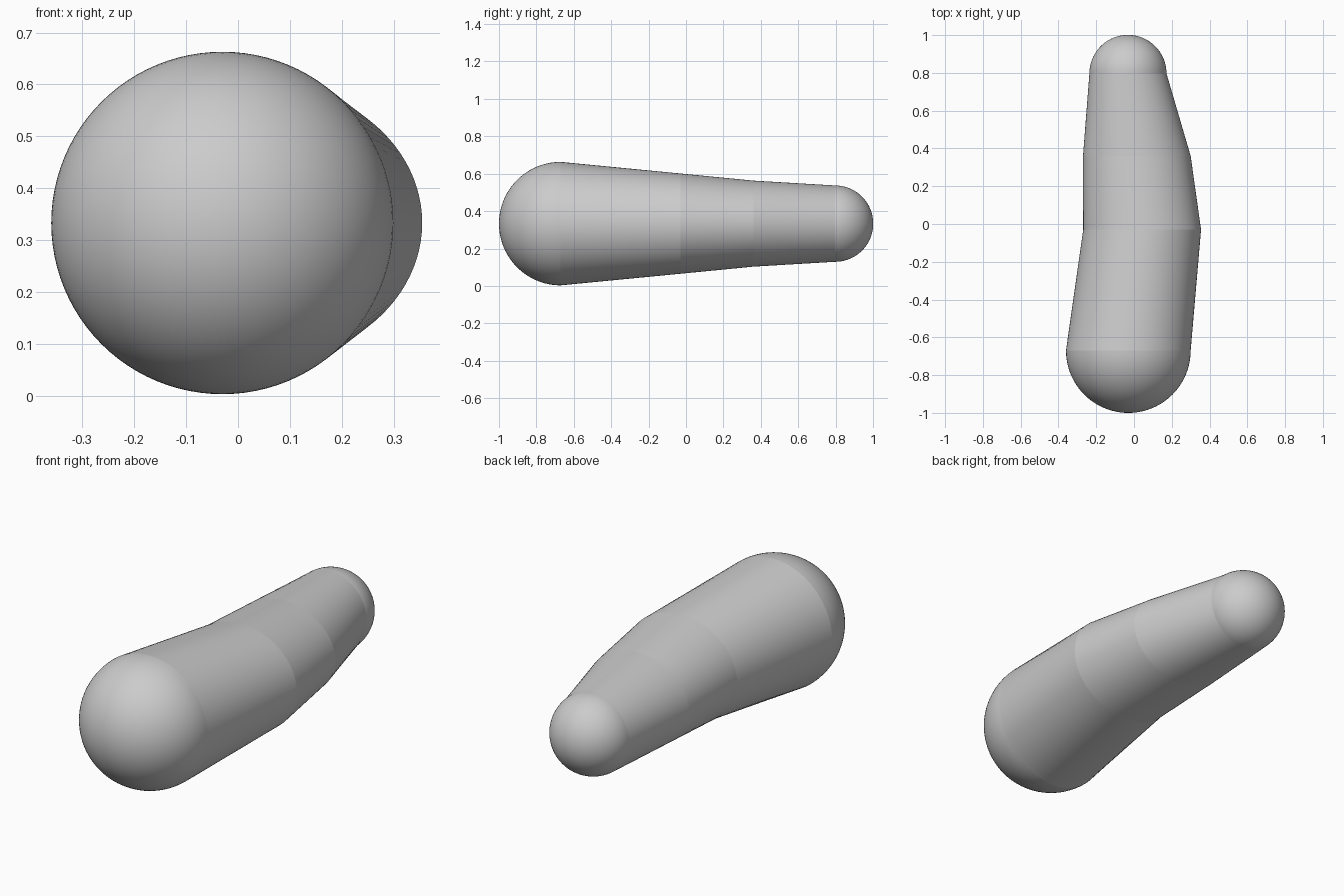
import bpy, bmesh, math

cube = bpy.data.objects.get("Cube")
if cube:
    bpy.data.objects.remove(cube, do_unlink=True)

SIDES, CAP_STEPS = 96, 24
MID_Z = 0.333

# Main sections from front to back: y, centre x, half width, half height
sections = [(-0.67, -0.03, 0.33, 0.33), (-0.03, 0.043, 0.312, 0.268),
            (0.36, 0.015, 0.285, 0.23), (0.797, -0.032, 0.204, 0.204)]


def cap_rings(section, side):
    """Rings of a round end, from the equator towards the tip."""
    y, x, w, h = section
    rings = []
    for i in range(1, CAP_STEPS):
        a = math.pi / 2 * i / CAP_STEPS
        c = math.cos(a)
        rings.append((y + side * w * math.sin(a), x, w * c, h * c))
    return rings


rings = cap_rings(sections[0], -1)[::-1] + sections + cap_rings(sections[-1], 1)
seam_indices = range(CAP_STEPS - 1, CAP_STEPS - 1 + len(sections))

bm = bmesh.new()
loops = []
for y, x, w, h in rings:
    angles = [math.tau * k / SIDES for k in range(SIDES)]
    loops.append([bm.verts.new((x + w * math.cos(a), y, MID_Z + h * math.sin(a)))
                  for a in angles])

# Skin between neighbouring rings
for a, b in zip(loops, loops[1:]):
    for k in range(SIDES):
        n = (k + 1) % SIDES
        bm.faces.new((a[k], a[n], b[n], b[k]))

# Tips of the round ends
for loop, section, side in ((loops[0], sections[0], -1), (loops[-1], sections[-1], 1)):
    tip = bm.verts.new((section[1], section[0] + side * section[2], MID_Z))
    for k in range(SIDES):
        bm.faces.new((loop[k], loop[(k + 1) % SIDES], tip))

bmesh.ops.recalc_face_normals(bm, faces=bm.faces)
for face in bm.faces:
    face.smooth = True

# Crisp seams where the straight sections meet
for i in seam_indices:
    for k in range(SIDES):
        bm.edges.get((loops[i][k], loops[i][(k + 1) % SIDES])).smooth = False

mesh = bpy.data.meshes.new("bent_capsule")
bm.to_mesh(mesh)
bm.free()
body = bpy.data.objects.new("bent_capsule", mesh)
bpy.context.collection.objects.link(body)

grey = bpy.data.materials.new("light_grey")
grey.use_nodes = True
colour = (0.6, 0.6, 0.6, 1)
grey.diffuse_color = colour
grey.node_tree.nodes["Principled BSDF"].inputs["Base Color"].default_value = colour
mesh.materials.append(grey)
